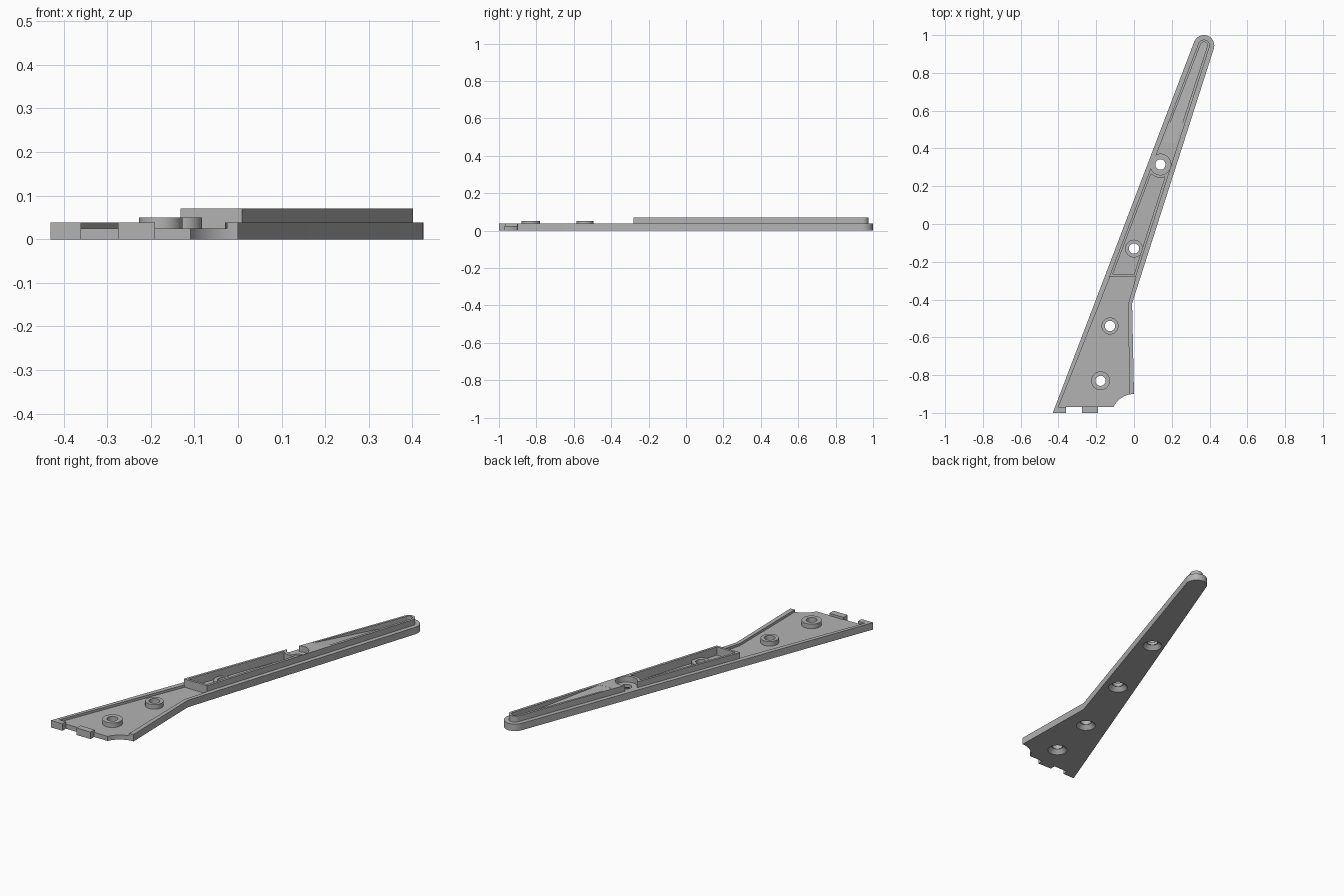
import bpy, bmesh, math
from mathutils import Vector

if "Cube" in bpy.data.objects:
    bpy.data.objects.remove(bpy.data.objects["Cube"])

grey = bpy.data.materials.new("light grey")
grey.diffuse_color = (0.45, 0.45, 0.45, 1)
grey.use_nodes = True
grey.node_tree.nodes["Principled BSDF"].inputs["Base Color"].default_value = grey.diffuse_color


def prism(name, pts, z0, z1):
    """Extrude an outline between z0 and z1; z0 may be a function of y."""
    low = z0 if callable(z0) else (lambda y: z0)
    bm = bmesh.new()
    a = [bm.verts.new((x, y, low(y))) for x, y in pts]
    b = [bm.verts.new((x, y, z1)) for x, y in pts]
    bm.faces.new(a[::-1])
    bm.faces.new(b)
    for i in range(len(pts)):
        j = (i + 1) % len(pts)
        bm.faces.new((a[i], a[j], b[j], b[i]))
    bmesh.ops.recalc_face_normals(bm, faces=bm.faces)
    me = bpy.data.meshes.new(name)
    bm.to_mesh(me)
    bm.free()
    ob = bpy.data.objects.new(name, me)
    me.materials.append(grey)
    bpy.context.collection.objects.link(ob)
    return ob


def arc(c, r, a0, a1, n):
    return [(c[0] + r * math.cos(math.radians(a0 + (a1 - a0) * i / n)),
             c[1] + r * math.sin(math.radians(a0 + (a1 - a0) * i / n))) for i in range(n + 1)]


def circle(c, r):
    return arc(c, r, 0, 360, 32)[:-1]


def cone(name, c, r0, r1, z0, z1):
    ob = prism(name, circle(c, r0), z0, z1)
    for v in ob.data.vertices:
        if v.co.z > (z0 + z1) / 2:
            v.co.x = c[0] + (v.co.x - c[0]) * r1 / r0
            v.co.y = c[1] + (v.co.y - c[1]) * r1 / r0
    return ob


def inset(pts, d):
    """Move every side of a counter-clockwise outline inward by d."""
    out, n = [], len(pts)
    for i in range(n):
        p, q, s = (Vector(pts[k % n]) for k in (i - 1, i, i + 1))
        e, f = (q - p).normalized(), (s - q).normalized()
        m, k = Vector((-e.y, e.x)), Vector((-f.y, f.x))
        v = q + (m + k) * d / (1 + m.dot(k))
        out.append((v.x, v.y))
    return out


cutters = []


def cut(ob, *tools):
    for t in tools:
        t.hide_render = True
        if t not in cutters:
            cutters.append(t)
        m = ob.modifiers.new("cut", 'BOOLEAN')
        m.operation, m.solver, m.object = 'DIFFERENCE', 'EXACT', t


def left(y, d=0):
    return (-0.43 + 0.379 * (y + 1) + 1.07 * d, y)


def right(y, d=0):
    return (-0.01 + 0.3185 * (y + 0.42) - 1.05 * d, y)


TIP = (0.37, 0.945)
HOLES = [(0.14, 0.315), (0.0, -0.13), (-0.127, -0.54), (-0.177, -0.83)]
TOP, FLOOR = 0.038, 0.025

# Base plate with rounded tip and scooped corner
base = prism("base_plate", [(-0.43, -1), (-0.36, -1), (-0.36, -0.97)]
             + arc((0, -1.02), 0.12, 155, 90, 10)
             + [(-0.01, -0.42)] + arc(TIP, 0.055, -17.6, 159.2, 20), 0, TOP)
tab = prism("end_tab", [(-0.275, -1), (-0.19, -1), (-0.19, -0.965), (-0.275, -0.965)], 0, TOP)

# Sunken floor between the side rims
recess = prism("recess_cutter", [(-0.40, -0.97), (-0.359, -0.97), (-0.359, -1.05), (-0.024, -1.05),
                                 (-0.03, -0.42), (0.012, -0.274), (-0.124, -0.274)], FLOOR, 0.2)

# Raised walls along the arm
walls = prism("raised_walls", [left(-0.28, 0.024), right(-0.28, 0.024)]
              + arc(TIP, 0.031, -17.6, 159.2, 16), 0.02, 0.07)
lower_pocket = prism("lower_pocket_cutter", [left(-0.267, 0.037), right(-0.267, 0.037)]
                     + arc(HOLES[0], 0.07, 290, 225, 8), FLOOR, 0.2)
ramp_pocket = prism("ramp_pocket_cutter", [left(0.43, 0.037), right(0.43, 0.037)]
                    + arc(TIP, 0.018, -17.6, 159.2, 12),
                    lambda y: 0.0695 - 0.07 * (y - 0.43), 0.2)
gap = prism("gap_cutter", circle(HOLES[0], 0.055), TOP, 0.2)

cut(base, recess, lower_pocket, ramp_pocket)
cut(walls, lower_pocket, ramp_pocket, gap)

# Hollow pads near the wide end
upper_outline = [(-0.15, -0.455), (-0.205, -0.615), (-0.22, -0.645), (-0.21, -0.668), (-0.185, -0.675),
                 (-0.075, -0.64), (-0.067, -0.625), (-0.067, -0.48), (-0.08, -0.452), (-0.115, -0.449)]
lower_outline = [(-0.31, -0.877), (-0.067, -0.877), (-0.067, -0.74), (-0.076, -0.724),
                 (-0.10, -0.72), (-0.215, -0.73), (-0.235, -0.742), (-0.31, -0.85)]
solids = [base, walls]
for name, outline in (("upper_pad", upper_outline), ("lower_pad", lower_outline)):
    pad = prism(name, outline, 0.02, 0.057)
    cut(pad, prism(name + "_cutter", inset(outline, 0.026), 0.0, 0.2))
    solids.append(pad)

# Screw bosses
for i, (c, r, h) in enumerate(zip(HOLES[1:], (0.047, 0.045, 0.05), (0.042, 0.05, 0.05))):
    solids.append(prism("screw_boss_%d" % (i + 1), circle(c, r), 0.012, h))

# Screw holes, countersunk from below
for c in HOLES:
    hole = prism("hole_cutter", circle(c, 0.027), -0.1, 0.2)
    sink = cone("countersink_cutter", c, 0.0515, 0.03, -0.002, 0.022)
    for ob in solids:
        if ob.name.startswith("screw_boss") and c != HOLES[int(ob.name[-1])]:
            continue
        if ob is walls and c not in HOLES[:2]:
            continue
        if "pad" in ob.name and c not in HOLES[2:]:
            continue
        cut(ob, hole, sink)

# Apply cuts, drop the cutters and smooth the round faces
deps = bpy.context.evaluated_depsgraph_get()
deps.update()
for ob in solids:
    me = bpy.data.meshes.new_from_object(ob.evaluated_get(deps))
    ob.modifiers.clear()
    ob.data = me
    me.materials.clear()
    me.materials.append(grey)
for t in cutters:
    bpy.data.objects.remove(t)
bpy.ops.object.select_all(action='DESELECT')
for ob in solids:
    ob.select_set(True)
bpy.context.view_layer.objects.active = base
bpy.ops.object.shade_smooth_by_angle(angle=math.radians(30))
